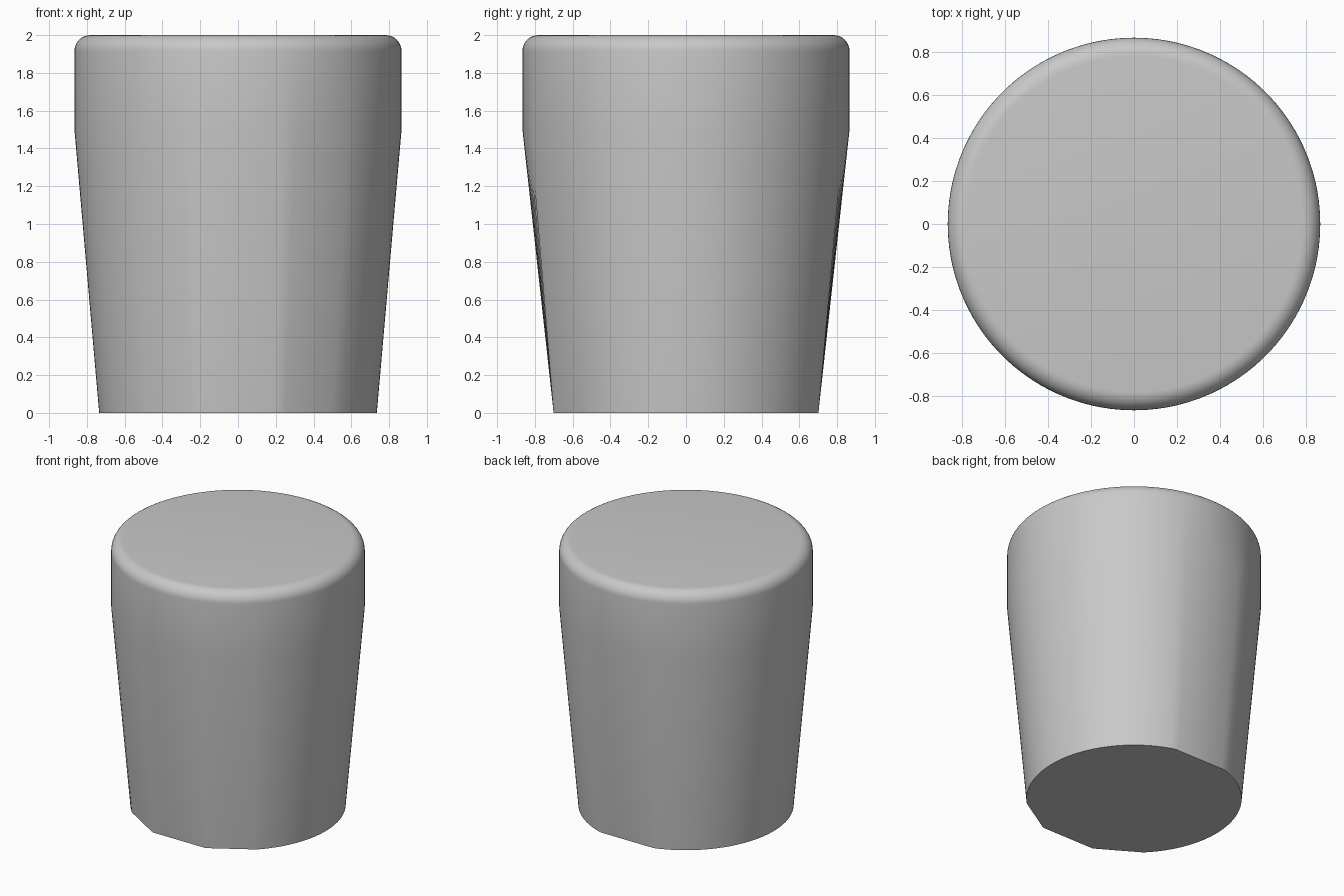
import bpy, bmesh
from math import sin, cos, radians

cube = bpy.data.objects.get("Cube")
if cube:
    bpy.data.objects.remove(cube, do_unlink=True)

SIDES = 144
BASE_R, RIM_R, FILLET = 0.735, 0.866, 0.085
# Flats on the foot: start and end angle in degrees
FLATS = [(225, 252.5), (252.5, 287.5), (287.5, 315), (72.5, 107.5)]


def foot_radius(deg):
    """Radius of the foot, cut back to a chord inside each flat."""
    for start, end in FLATS:
        if start < deg < end:
            half, mid = (end - start) / 2, (start + end) / 2
            return BASE_R * cos(radians(half)) / cos(radians(deg - mid))
    return BASE_R


# Single plain colour
grey = bpy.data.materials.new("plain_grey")
grey.use_nodes = True
colour = (0.58, 0.58, 0.58, 1)
grey.diffuse_color = colour
grey.node_tree.nodes["Principled BSDF"].inputs["Base Color"].default_value = colour

# Profile above the foot: taper end, straight wall, rounded top edge
profile = [(RIM_R, 1.5)]
for i in range(9):
    a = radians(90 * i / 8)
    profile.append((RIM_R - FILLET + FILLET * cos(a), 2 - FILLET + FILLET * sin(a)))

bm = bmesh.new()
angles = [360 * i / SIDES for i in range(SIDES)]


def add_ring(radius_at, z):
    return [bm.verts.new((radius_at(d) * cos(radians(d)),
                          radius_at(d) * sin(radians(d)), z)) for d in angles]


rings = [add_ring(foot_radius, 0)]
for r, z in profile:
    rings.append(add_ring(lambda d: r, z))
for low, high in zip(rings, rings[1:]):
    for i in range(SIDES):
        j = (i + 1) % SIDES
        bm.faces.new((low[i], low[j], high[j], high[i]))

# Flat underside and flat top
bm.faces.new(rings[0][::-1])
bm.faces.new(rings[-1])

mesh = bpy.data.meshes.new("tapered_cap")
bm.to_mesh(mesh)
bm.free()
mesh.materials.append(grey)
cap = bpy.data.objects.new("tapered_cap", mesh)
bpy.context.collection.objects.link(cap)

bpy.ops.object.select_all(action="DESELECT")
cap.select_set(True)
bpy.context.view_layer.objects.active = cap
bpy.ops.object.shade_smooth_by_angle(angle=radians(30))
